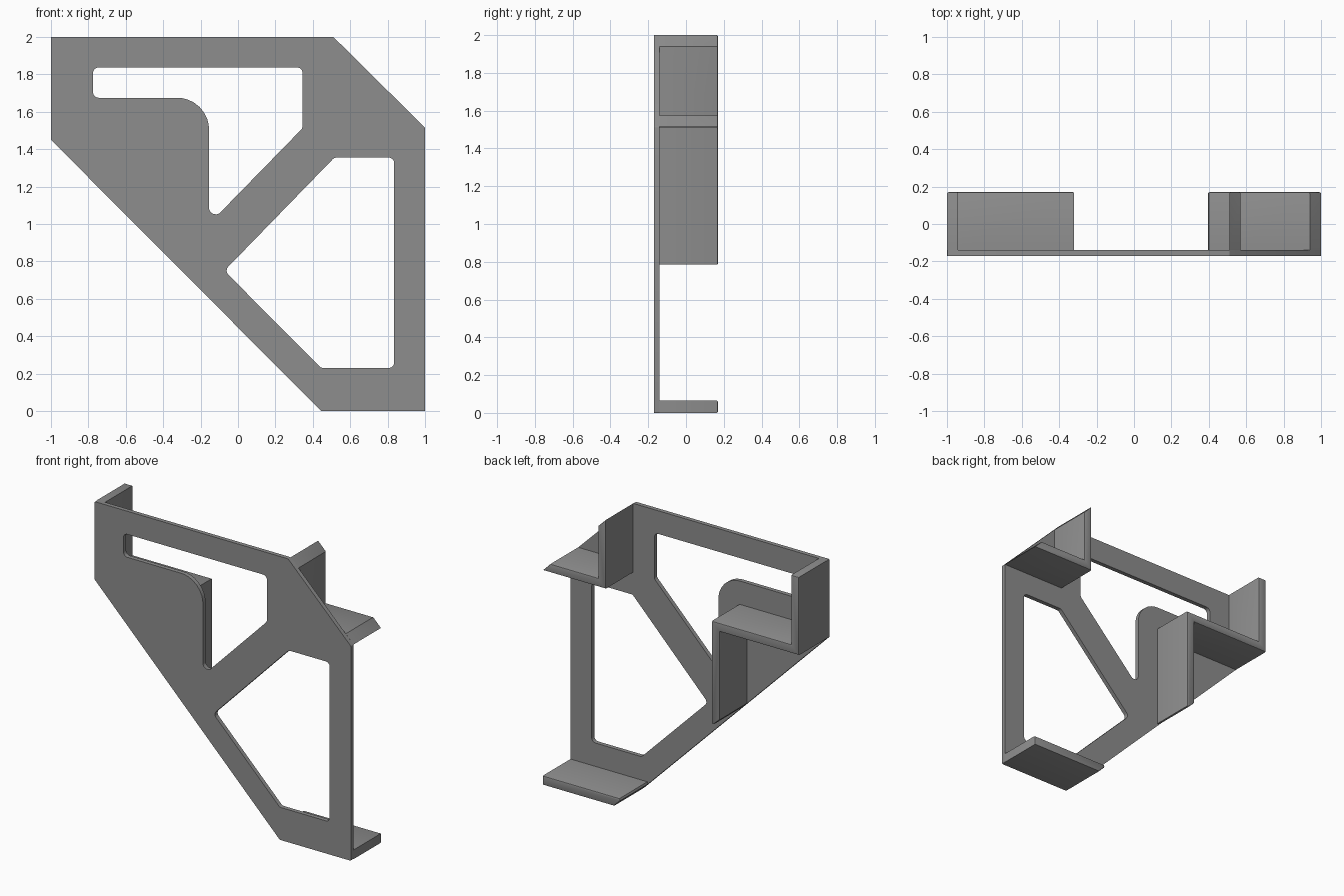
import bpy, bmesh, math
from mathutils import Vector

if "Cube" in bpy.data.objects:
    bpy.data.objects.remove(bpy.data.objects["Cube"])

FRONT, INNER, BACK = -0.17, -0.14, 0.17   # depth of plate front, plate back, flange ends

mat = bpy.data.materials.new("mid_grey")
mat.diffuse_color = (0.27, 0.27, 0.27, 1)
mat.use_nodes = True
mat.node_tree.nodes["Principled BSDF"].inputs["Base Color"].default_value = mat.diffuse_color


def rounded(corners, steps=6):
    """Round each (x, z, radius) corner of a closed outline with an arc."""
    out = []
    for i, (x, z, r) in enumerate(corners):
        p = Vector((x, z))
        a = (Vector(corners[i - 1][:2]) - p).normalized()
        b = (Vector(corners[(i + 1) % len(corners)][:2]) - p).normalized()
        half = a.angle(b) / 2
        centre = p + (a + b).normalized() * (r / math.sin(half))
        start = p + a * (r / math.tan(half)) - centre
        end = p + b * (r / math.tan(half)) - centre
        for s in range(steps + 1):
            d = start.lerp(end, s / steps).normalized() * r
            out.append(centre + d)
    return out


def finish(name, mesh):
    obj = bpy.data.objects.new(name, mesh)
    bpy.context.collection.objects.link(obj)
    mesh.materials.clear()
    mesh.materials.append(mat)
    bpy.ops.object.select_all(action='DESELECT')
    obj.select_set(True)
    bpy.context.view_layer.objects.active = obj
    bpy.ops.object.shade_smooth_by_angle(angle=math.radians(30))
    return obj


def plate(name, outlines):
    """Flat sheet with holes, from a filled 2D curve stood upright."""
    curve = bpy.data.curves.new(name + "_profile", 'CURVE')
    curve.dimensions = '2D'
    curve.fill_mode = 'BOTH'
    curve.extrude = (INNER - FRONT) / 2
    for pts in outlines:
        sp = curve.splines.new('POLY')
        sp.points.add(len(pts) - 1)
        for q, p in zip(sp.points, pts):
            q.co = (p[0], p[1], 0, 1)
        sp.use_cyclic_u = True
    tmp = bpy.data.objects.new(name + "_profile", curve)
    bpy.context.collection.objects.link(tmp)
    deps = bpy.context.evaluated_depsgraph_get()
    mesh = bpy.data.meshes.new_from_object(tmp.evaluated_get(deps))
    bpy.data.objects.remove(tmp)
    for v in mesh.vertices:                      # stand up: (x, y, z) -> (x, -z, y)
        x, y, z = v.co
        v.co = (x, (FRONT + INNER) / 2 - z, y)
    bm = bmesh.new()
    bm.from_mesh(mesh)
    bmesh.ops.remove_doubles(bm, verts=bm.verts, dist=1e-5)
    bmesh.ops.recalc_face_normals(bm, faces=bm.faces)
    bm.to_mesh(mesh)
    bm.free()
    return finish(name, mesh)


def flange(name, profile):
    """Angled strip running back from the plate, rear rim slightly rounded."""
    bm = bmesh.new()
    near = [bm.verts.new((x, INNER, z)) for x, z in profile]
    far = [bm.verts.new((x, BACK, z)) for x, z in profile]
    n = len(profile)
    for i in range(n):
        j = (i + 1) % n
        bm.faces.new((near[i], near[j], far[j], far[i]))
    cap = bm.faces.new(far)
    bmesh.ops.recalc_face_normals(bm, faces=bm.faces)
    if cap.normal.y < 0:
        bmesh.ops.reverse_faces(bm, faces=bm.faces)
    bmesh.ops.bevel(bm, geom=list(cap.edges), offset=0.008, segments=2,
                    profile=0.5, affect='EDGES')
    mesh = bpy.data.meshes.new(name)
    bm.to_mesh(mesh)
    bm.free()
    return finish(name, mesh)


# Face plate with its two openings
outline = rounded([(-1, 2, .004), (.51, 2, .012), (1, 1.515, .012), (1, 0, .006),
                   (.445, 0, .012), (-1, 1.45, .006)], 3)
upper_opening = rounded([(-.775, 1.837, .03), (.345, 1.837, .03), (.345, 1.512, .03),
                         (-.155, 1.0, .035), (-.155, 1.675, .17), (-.775, 1.675, .03)], 8)
lower_opening = rounded([(.515, 1.355, .03), (.835, 1.355, .03), (.835, .23, .03),
                         (.445, .23, .03), (-.073, .75, .03)], 6)
plate("face_plate", [outline, upper_opening, lower_opening])

# Stepped flange on the left: wall, shelf, hanging wall cut along the slope
flange("left_step_flange", [(-1, 2), (-.94, 2), (-.94, 1.51), (-.32, 1.51), (-.32, .785),
                            (-.335, .785), (-.38, .828), (-.38, 1.45), (-1, 1.45)])

# Corner flange at the upper right, ends cut along the slanted corner
flange("corner_flange", [(.51, 2), (.57, 1.94), (.57, 1.575), (.94, 1.575),
                         (1, 1.515), (.51, 1.515)])

# Foot flange along the bottom, left end following the slope
flange("foot_flange", [(.445, 0), (1, 0), (1, .065), (.40, .065), (.395, .05)])
